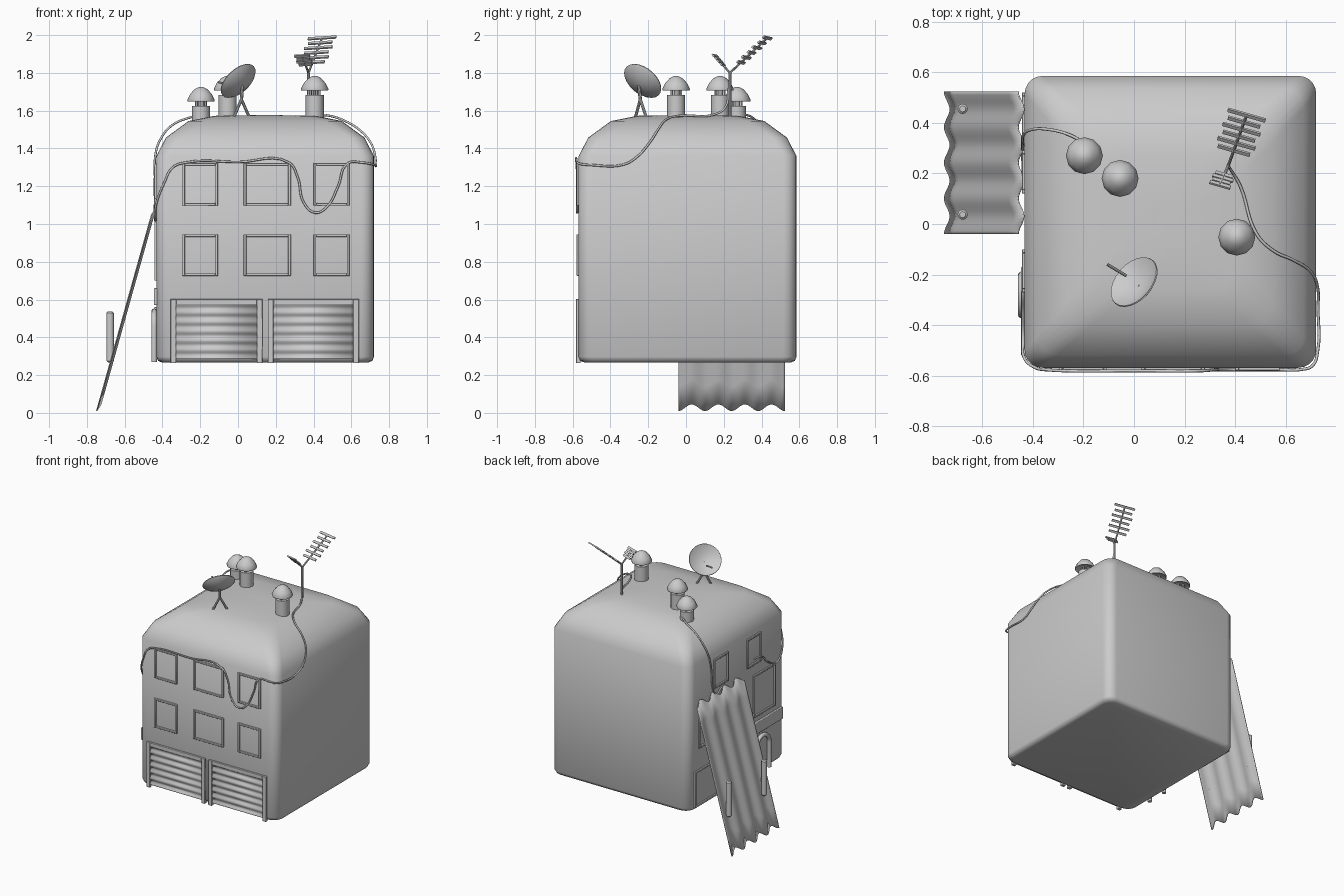
import bpy, bmesh, math
from mathutils import Vector, Matrix

if "Cube" in bpy.data.objects:
    bpy.data.objects.remove(bpy.data.objects["Cube"])

X0, X1, Y0, Y1 = -0.432, 0.72, -0.568, 0.585   # walls of the building


def finish(name, bm, angle=40, solid=0, bevel=0):
    bmesh.ops.recalc_face_normals(bm, faces=bm.faces)
    me = bpy.data.meshes.new(name)
    bm.to_mesh(me)
    bm.free()
    ob = bpy.data.objects.new(name, me)
    bpy.context.collection.objects.link(ob)
    if solid:
        m = ob.modifiers.new("thickness", 'SOLIDIFY')
        m.thickness, m.offset = solid, 0
    if bevel:
        m = ob.modifiers.new("bevel", 'BEVEL')
        m.width, m.segments = bevel, 2
    bpy.ops.object.select_all(action='DESELECT')
    ob.select_set(True)
    bpy.context.view_layer.objects.active = ob
    bpy.ops.object.shade_smooth_by_angle(angle=math.radians(angle))
    return ob


def skin(bm, rings):
    """Bridge closed rings of points and cap both ends."""
    vs = [[bm.verts.new(p) for p in r] for r in rings]
    n = len(vs[0])
    for a, b in zip(vs, vs[1:]):
        for i in range(n):
            bm.faces.new((a[i], a[(i + 1) % n], b[(i + 1) % n], b[i]))
    bm.faces.new(vs[0])
    bm.faces.new(vs[-1])


def ring(r, z, n, mat):
    return [mat @ Vector((r * math.cos(2 * math.pi * i / n),
                          r * math.sin(2 * math.pi * i / n), z)) for i in range(n)]


def lathe(bm, profile, mat, n=12):
    skin(bm, [ring(r, z, n, mat) for r, z in profile])


def box(bm, lo, hi):
    c = [(a + b) / 2 for a, b in zip(lo, hi)]
    s = [abs(b - a) for a, b in zip(lo, hi)]
    bmesh.ops.create_cube(bm, size=1, matrix=Matrix.Translation(c) @ Matrix.Diagonal((*s, 1)))


def rod(bm, a, b, r, n=8):
    a, b = Vector(a), Vector(b)
    mat = Matrix.Translation(a) @ (b - a).to_track_quat('Z', 'Y').to_matrix().to_4x4()
    lathe(bm, [(r, 0), (r, (b - a).length)], mat, n)


def cable(name, pts, r=0.006, smooth=True):
    cu = bpy.data.curves.new(name, 'CURVE')
    cu.dimensions, cu.bevel_depth, cu.bevel_resolution = '3D', r, 2
    cu.resolution_u, cu.use_fill_caps = 6, True
    sp = cu.splines.new('BEZIER')
    sp.bezier_points.add(len(pts) - 1)
    for bp, p in zip(sp.bezier_points, pts):
        bp.co = p
        bp.handle_left_type = bp.handle_right_type = 'AUTO' if smooth else 'VECTOR'
    ob = bpy.data.objects.new(name, cu)
    bpy.context.collection.objects.link(ob)
    bpy.ops.object.select_all(action='DESELECT')
    ob.select_set(True)
    bpy.context.view_layer.objects.active = ob
    bpy.ops.object.convert(target='MESH')
    bpy.ops.object.shade_smooth_by_angle(angle=math.radians(50))


def grid(name, fn, nu, nv, solid):
    bm = bmesh.new()
    vs = [[bm.verts.new(fn(i / nu, j / nv)) for j in range(nv + 1)] for i in range(nu + 1)]
    for i in range(nu):
        for j in range(nv):
            bm.faces.new((vs[i][j], vs[i + 1][j], vs[i + 1][j + 1], vs[i][j + 1]))
    finish(name, bm, 40, solid)


def on_front(u, d, z):
    return (u, Y0 - d, z)


def on_left(u, d, z):
    return (X0 - d, u, z)


def frame(name, place, u0, u1, z0, z1, w=0.014, d=0.011, sill=True):
    bm = bmesh.new()
    bars = [(u0, u0 + w, z0, z1), (u1 - w, u1, z0, z1), (u0 + w, u1 - w, z1 - w, z1)]
    if sill:
        bars.append((u0 + w, u1 - w, z0, z0 + w))
    for a, b, c, e in bars:
        box(bm, place(a, -0.01, c), place(b, d, e))
    finish(name, bm, 40, 0, 0.003)


# Building block: rounded square rings, softened towards the roof
def rounded(inset, z):
    r = 0.07 + 0.15 * inset
    pts = []
    for k, (sx, sy) in enumerate([(1, 1), (0, 1), (0, 0), (1, 0)]):
        cx = X1 - inset - r if sx else X0 + inset + r
        cy = Y1 - inset - r if sy else Y0 + inset + r
        for i in range(6):
            a = math.pi / 2 * (k + i / 5)
            pts.append((cx + r * math.cos(a), cy + r * math.sin(a), z))
    return pts


bm = bmesh.new()
skin(bm, [rounded(*p) for p in [(0.03, 0.267), (0.009, 0.275), (0, 0.297), (0, 1.36),
                                (0.05, 1.457), (0.17, 1.545), (0.31, 1.573), (0.5, 1.576)]])
finish("building_body", bm, 50)

# Front windows
for u0, u1 in [(-0.295, -0.106), (0.03, 0.28), (0.40, 0.59)]:
    for z0, z1 in [(0.725, 0.945), (1.097, 1.323)]:
        frame("front_window", on_front, u0, u1, z0, z1)

# Side windows and low side hatch
for u0, u1, z0, z1 in [(-0.27, -0.1, 1.1, 1.32), (0.12, 0.29, 1.1, 1.32),
                       (-0.44, -0.18, 0.7, 1.02), (0.2, 0.47, 0.72, 0.94), (0.22, 0.52, 0.29, 0.56)]:
    frame("side_window", on_left, u0, u1, z0, z1)

# Garage doors with ribbed shutters
for u0, u1 in [(-0.357, 0.13), (0.158, 0.64)]:
    frame("garage_frame", on_front, u0, u1, 0.263, 0.603, 0.03, 0.014, False)
    grid("garage_shutter",
         lambda a, b: on_front(u0 + 0.025 + a * (u1 - u0 - 0.05),
                               0.004 + 0.005 * math.cos(b * 12 * math.pi), 0.285 + b * 0.295),
         1, 48, 0.003)

# Arched side door and the sign board above it
arch = [(-0.444, -0.358, 0.27)]
arch += [(-0.444, -0.28 - 0.078 * math.cos(a * math.pi / 10), 0.46 + 0.078 * math.sin(a * math.pi / 10))
         for a in range(11)]
arch.append((-0.444, -0.202, 0.27))
cable("door_arch", arch, 0.015, False)
bm = bmesh.new()
box(bm, on_left(-0.52, -0.01, 0.57), on_left(-0.17, 0.014, 0.66))
finish("door_sign_board", bm, 40, 0, 0.004)


# Corrugated sheet leaning on the side wall
def lean(a, b):
    wave = math.cos(a * 8 * math.pi)
    lo, hi = Vector((-0.737, 0, 0.028)), Vector((-0.447, 0, 1.065))
    p = lo.lerp(hi, b) - (hi - lo).normalized() * 0.02 * wave
    return p + Vector((-0.96, 0, 0.27)) * 0.006 * wave + Vector((0, -0.04 + a * 0.563, 0))


grid("leaning_corrugated_sheet", lean, 48, 8, 0.006)

# Two short posts through the sheet
bm = bmesh.new()
for y in (0.455, 0.037):
    lathe(bm, [(0.012, 0.268), (0.02, 0.276), (0.02, 0.528), (0.012, 0.536)],
          Matrix.Translation((-0.677, y, 0)), 12)
finish("sheet_posts", bm)

# Roof vents with mushroom caps
for x, y, drop in [(-0.196, 0.27, 0.058), (-0.055, 0.18, 0), (0.406, -0.052, 0)]:
    mat = Matrix.Translation((x, y, -drop))
    bm = bmesh.new()
    lathe(bm, [(0.048, 1.56), (0.048, 1.683)], mat)
    for k in range(4):
        a = k * math.pi / 2 + 0.4
        px, py = x + 0.025 * math.cos(a), y + 0.025 * math.sin(a)
        rod(bm, (px, py, 1.67 - drop), (px, py, 1.73 - drop), 0.008, 6)
    lathe(bm, [(0.055, 1.716), (0.071, 1.706), (0.073, 1.715), (0.058, 1.745),
               (0.034, 1.772), (0.012, 1.783)], mat)
    finish("roof_vent", bm)

# Satellite dish: shallow bowl facing back-left and up
n = Vector((-0.6, 0.52, 0.63)).normalized()
c = Vector((0.006, -0.234, 1.752))
mat = Matrix.Translation(c - n * 0.012) @ n.to_track_quat('Z', 'Y').to_matrix().to_4x4()
bm = bmesh.new()
lathe(bm, [(0.015, -0.022), (0.06, -0.012), (0.1, 0.008), (0.114, 0.02), (0.112, 0.025),
           (0.098, 0.017), (0.058, -0.003), (0.012, -0.012)], mat, 24)
finish("satellite_dish", bm)
bm = bmesh.new()
joint = Vector((0.018, -0.242, 1.66))
rod(bm, c - n * 0.03, joint, 0.009)
rod(bm, joint, (0.06, -0.21, 1.565), 0.008)
rod(bm, joint, (-0.022, -0.268, 1.565), 0.008)
rod(bm, (-0.03, -0.205, 1.73), (-0.105, -0.16, 1.752), 0.006)
finish("dish_stand_and_feed", bm)

# Roof antenna: mast, two booms and flat cross bars
fork = Vector((0.373, 0.232, 1.8))
bm = bmesh.new()
rod(bm, (0.373, 0.232, 1.565), fork, 0.008)
for tip, start, count, length in [(Vector((0.445, 0.43, 1.985)), 0.3, 6, 0.155),
                                  (Vector((0.34, 0.155, 1.89)), 0.5, 4, 0.085)]:
    rod(bm, fork, tip, 0.006)
    d = (tip - fork).normalized()
    side = Vector((0.95, -0.27, 0.06)).normalized()
    rot = Matrix((side, d.cross(side).cross(side).normalized(), d.cross(side).normalized())).transposed()
    for k in range(count):
        t = start + (1 - start) * k / (count - 1)
        s = (length * (0.85 + 0.15 * (k % 2)), 0.016, 0.009)
        bmesh.ops.create_cube(bm, size=1, matrix=Matrix.Translation(fork.lerp(tip, t))
                              @ rot.to_4x4() @ Matrix.Diagonal((*s, 1)))
finish("roof_antenna", bm)

# Long cable: antenna, over the roof edge, across the front, round to the side wall
cable("long_cable", [
    (0.373, 0.225, 1.72), (0.385, 0.21, 1.62), (0.42, 0.15, 1.58), (0.485, -0.04, 1.573),
    (0.55, -0.105, 1.553), (0.635, -0.145, 1.505), (0.7, -0.19, 1.435), (0.727, -0.26, 1.355),
    (0.727, -0.33, 1.315), (0.726, -0.5, 1.312), (0.705, -0.56, 1.318), (0.66, -0.575, 1.325),
    (0.58, -0.576, 1.32), (0.53, -0.576, 1.2), (0.47, -0.576, 1.09), (0.41, -0.576, 1.06),
    (0.35, -0.576, 1.11), (0.315, -0.576, 1.25), (0.27, -0.58, 1.325), (0.0, -0.58, 1.328),
    (-0.28, -0.58, 1.325), (-0.345, -0.576, 1.3), (-0.39, -0.568, 1.22), (-0.437, -0.52, 1.09),
    (-0.438, -0.46, 1.02), (-0.438, -0.35, 1.06), (-0.438, -0.27, 1.13), (-0.435, -0.19, 1.14)])

# Short cable: vent, over the roof edge, down the side wall
cable("short_cable", [
    (-0.17, 0.3, 1.583), (-0.25, 0.35, 1.565), (-0.35, 0.375, 1.522), (-0.415, 0.37, 1.44),
    (-0.438, 0.35, 1.36), (-0.44, 0.325, 1.25), (-0.44, 0.31, 1.12), (-0.44, 0.27, 1.05), (-0.438, 0.2, 1.08)])
